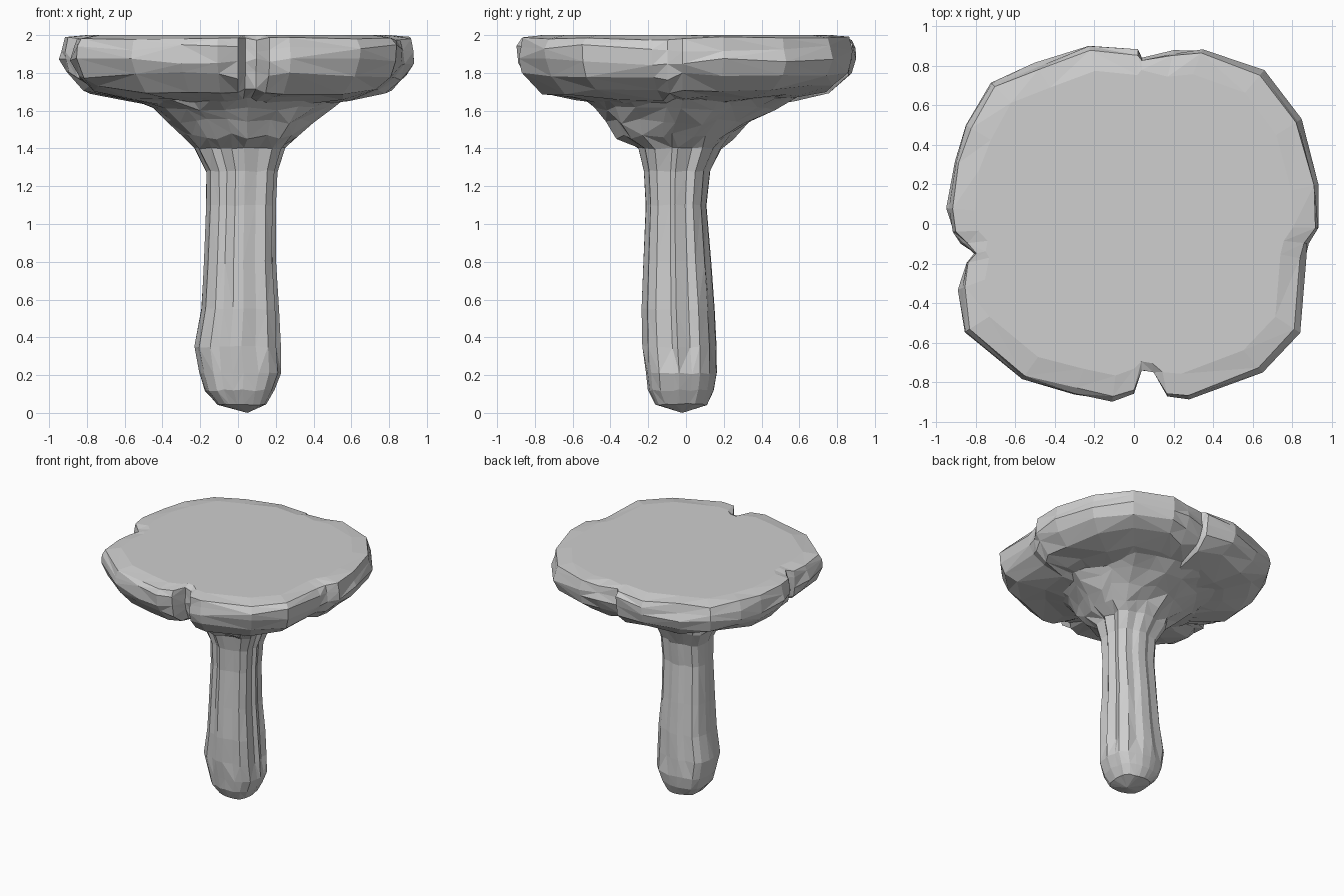
import bpy, bmesh, random
from math import sin, cos, pi
from mathutils import Vector

random.seed(7)
if "Cube" in bpy.data.objects:
    bpy.data.objects.remove(bpy.data.objects["Cube"], do_unlink=True)

GREY = (0.62, 0.62, 0.62, 1)
grey = bpy.data.materials.new("plain grey")
grey.use_nodes = True
grey.diffuse_color = GREY
grey.node_tree.nodes["Principled BSDF"].inputs["Base Color"].default_value = GREY


def loft(name, rings, start, end):
    """Skin rings of equal length and close both ends to a point."""
    bm = bmesh.new()
    loops = [[bm.verts.new(p) for p in ring] for ring in rings]
    n = len(loops[0])
    for a, b in zip(loops, loops[1:]):
        for i in range(n):
            j = (i + 1) % n
            if random.random() < 0.5:
                bm.faces.new((a[i], a[j], b[j]))
                bm.faces.new((a[i], b[j], b[i]))
            else:
                bm.faces.new((a[i], a[j], b[i]))
                bm.faces.new((a[j], b[j], b[i]))
    for loop, point in ((loops[0], start), (loops[-1], end)):
        tip = bm.verts.new(point)
        for i in range(n):
            bm.faces.new((loop[i], loop[(i + 1) % n], tip))
    bmesh.ops.recalc_face_normals(bm, faces=bm.faces)
    mesh = bpy.data.meshes.new(name)
    bm.to_mesh(mesh)
    bm.free()
    mesh.materials.append(grey)
    obj = bpy.data.objects.new(name, mesh)
    bpy.context.collection.objects.link(obj)
    return obj


# Lobed cap: outline with a notch on each side
outline = [(.945, -.02), (.935, .2), (.845, .53), (.66, .78), (.35, .89), (.2, .875),
           (.04, .84), (.02, .885), (-.23, .91), (-.5, .81), (-.73, .72),
           (-.85, .5), (-.92, .32), (-.945, .08), (-.925, -.04), (-.87, -.1),
           (-.81, -.15), (-.86, -.2), (-.885, -.33), (-.86, -.55), (-.57, -.79),
           (-.3, -.86), (-.11, -.9), (0, -.86), (.04, -.75), (.1, -.76),
           (.17, -.88), (.28, -.89), (.65, -.75), (.84, -.55), (.87, -.18), (.89, -.1)]
notches = {6, 16, 24, 25}

# Height, scale and roughness of each cap ring
cap_levels = [(2, .85, 0), (1.982, .972, .01), (1.93, .995, .02),
              (1.86, 1, .02), (1.785, .97, .024), (1.71, .87, .024),
              (1.665, .67, .02), (1.63, .42, .015)]
cap_rings = []
for z, scale, rough in cap_levels:
    ring = []
    for i, (x, y) in enumerate(outline):
        s = scale + random.uniform(-rough, rough * .3)
        h = z + random.uniform(-rough, rough)
        if i in notches and z > 1.95:
            s = (s + 1) / 2      # notches stay short on the flat top
        elif i in notches and z < 1.75:
            s *= 1.08            # and fade out into a shallow crease below
            h += .015
        ring.append(Vector((x * s, y * s, min(h, 2))))
    cap_rings.append(ring)
loft("cap", cap_rings, (0, 0, 2), (0, 0, 1.62))

# Fluted stem: height, then x and y limits, flaring out beneath the cap
stem_levels = [(.045, -.11, .15, -.16, .11), (.12, -.17, .19, -.2, .145),
               (.21, -.2, .225, -.21, .16), (.35, -.225, .225, -.23, .165),
               (.55, -.19, .215, -.235, .155), (.8, -.175, .2, -.225, .135),
               (1.1, -.163, .2, -.212, .112), (1.28, -.165, .21, -.222, .13),
               (1.4, -.225, .25, -.25, .19), (1.465, -.28, .33, -.36, .25),
               (1.54, -.37, .4, -.42, .35), (1.61, -.45, .48, -.475, .48),
               (1.68, -.58, .57, -.56, .6)]
SIDES = 22
flutes = [1 - random.choice((0, .02, .04, .13)) for i in range(SIDES)]
angles = [2 * pi * (i + random.uniform(-.25, .25)) / SIDES for i in range(SIDES)]
stem_rings = []
for z, x0, x1, y0, y1 in stem_levels:
    ring = []
    flare = z > 1.42
    rough = .018 if flare else .005
    for flute, a in zip(flutes, angles):
        f = (flute + 2) / 3 if flare or z < .3 else flute
        f *= 1.02 + random.uniform(-rough, rough) * 2
        if not flare:
            # Squarish section, fullest towards one diagonal
            f *= 1 + .1 * sin(2 * a) ** 2 - .03 * sin(2 * a)
        ring.append(Vector(((x0 + x1) / 2 + (x1 - x0) / 2 * f * cos(a),
                            (y0 + y1) / 2 + (y1 - y0) / 2 * f * sin(a),
                            z + random.uniform(-rough, rough))))
    stem_rings.append(ring)
loft("stem", stem_rings, (.05, -.02, 0), (0, 0, 1.72))
